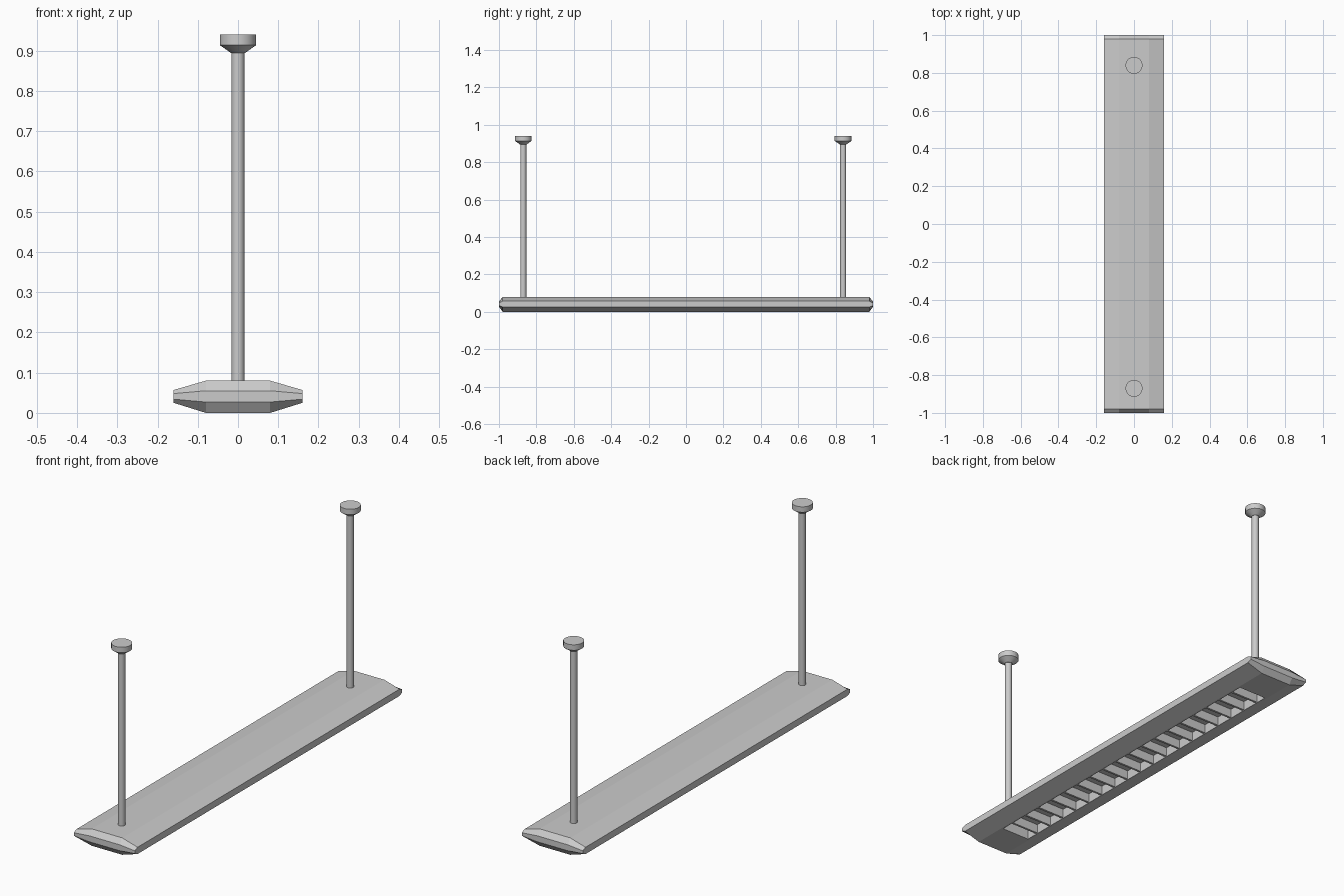
import bpy, bmesh, math

if "Cube" in bpy.data.objects:
    bpy.data.objects.remove(bpy.data.objects["Cube"])

def make_object(name, bm):
    bmesh.ops.recalc_face_normals(bm, faces=bm.faces)
    mesh = bpy.data.meshes.new(name)
    bm.to_mesh(mesh)
    bm.free()
    ob = bpy.data.objects.new(name, mesh)
    bpy.context.collection.objects.link(ob)
    return ob

def box(name, loc, size):
    bm = bmesh.new()
    bmesh.ops.create_cube(bm, size=1)
    bmesh.ops.scale(bm, vec=size, verts=bm.verts)
    bmesh.ops.translate(bm, vec=loc, verts=bm.verts)
    return make_object(name, bm)

def turned(name, y, profile, sides=24):
    # closed solid of revolution from (radius, z) points
    bm = bmesh.new()
    rings = [[bm.verts.new((r * math.cos(2 * math.pi * i / sides),
                            y + r * math.sin(2 * math.pi * i / sides), z))
              for i in range(sides)] for r, z in profile]
    for a, b in zip(rings, rings[1:]):
        for i in range(sides):
            j = (i + 1) % sides
            bm.faces.new((a[i], a[j], b[j], b[i]))
    bm.faces.new(rings[0])
    bm.faces.new(rings[-1])
    ob = make_object(name, bm)
    bpy.ops.object.select_all(action='DESELECT')
    ob.select_set(True)
    bpy.context.view_layer.objects.active = ob
    bpy.ops.object.shade_smooth_by_angle(angle=math.radians(30))

# Housing: octagonal section lofted along y, pinched at both ends
def section(z_bottom, z_low, z_high, z_top):
    return [(-0.08, z_bottom), (0.08, z_bottom), (0.16, z_low), (0.16, z_high),
            (0.08, z_top), (-0.08, z_top), (-0.16, z_high), (-0.16, z_low)]

full = section(0, 0.025, 0.057, 0.08)
tip = section(0.027, 0.034, 0.048, 0.055)
bm = bmesh.new()
rings = [[bm.verts.new((x, y, z)) for x, z in sec]
         for y, sec in ((-1, tip), (-0.98, full), (0.98, full), (1, tip))]
for a, b in zip(rings, rings[1:]):
    for i in range(8):
        j = (i + 1) % 8
        bm.faces.new((a[i], a[j], b[j], b[i]))
bm.faces.new(rings[0])
bm.faces.new(rings[-1])
housing = make_object("housing", bm)

# Recess in the underside
HALF_W, HALF_L, DEPTH = 0.072, 0.82, 0.045
cutter = box("recess_cutter", (0, 0, 0), (2 * HALF_W, 2 * HALF_L, 2 * DEPTH))
cutter.hide_render = True
cutter.hide_set(True)
cut = housing.modifiers.new("recess", 'BOOLEAN')
cut.operation = 'DIFFERENCE'
cut.solver = 'EXACT'
cut.object = cutter

# Cross louvers inside the recess
COUNT = 18
for i in range(COUNT):
    y = -0.76 + 1.52 * i / (COUNT - 1)
    box(f"louver_{i + 1}", (0, y, 0.0245), (2 * HALF_W, 0.01, 0.043))

# Hanging rods and ceiling mounts
for side, y in (("front", -0.87), ("back", 0.84)):
    turned(f"{side}_rod", y, [(0.016, 0.07), (0.016, 0.90)])
    turned(f"{side}_ceiling_mount", y,
           [(0.018, 0.895), (0.045, 0.914), (0.045, 0.94)])
